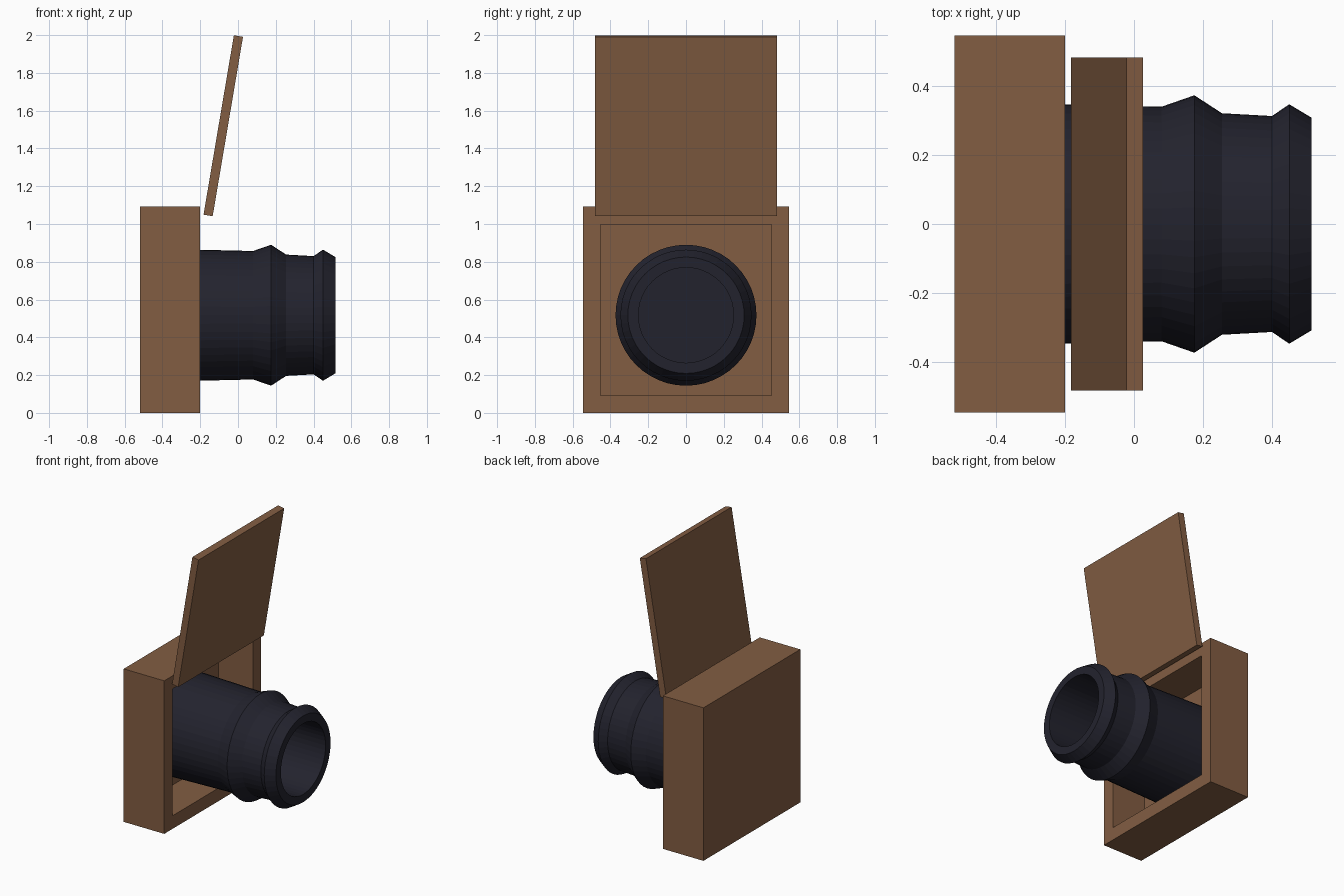
import bpy
import bmesh
import math
from mathutils import Matrix, Vector

cube = bpy.data.objects.get("Cube")
if cube:
    bpy.data.objects.remove(cube, do_unlink=True)


def material(name, color):
    mat = bpy.data.materials.new(name)
    mat.use_nodes = True
    mat.diffuse_color = color
    bsdf = next(n for n in mat.node_tree.nodes if n.type == 'BSDF_PRINCIPLED')
    bsdf.inputs["Base Color"].default_value = color
    return mat


brown = material("warm brown", (0.225, 0.11, 0.055, 1))
navy = material("dark navy", (0.0165, 0.0165, 0.027, 1))


def finish(name, bm, mat):
    bmesh.ops.recalc_face_normals(bm, faces=bm.faces)
    mesh = bpy.data.meshes.new(name)
    bm.to_mesh(mesh)
    bm.free()
    mesh.materials.append(mat)
    obj = bpy.data.objects.new(name, mesh)
    bpy.context.collection.objects.link(obj)
    return obj


def box(center, size, tilt=0):
    bm = bmesh.new()
    place = (Matrix.Translation(center) @ Matrix.Rotation(tilt, 4, 'Y')
             @ Matrix.Diagonal(Vector(size)).to_4x4())
    bmesh.ops.create_cube(bm, size=1, matrix=place)
    return bm


# Shallow case, open on its +x side
bm = box((-0.36, 0, 0.546), (0.32, 1.092, 1.092))
front = max(bm.faces, key=lambda f: f.calc_center_median().x)
bmesh.ops.inset_region(bm, faces=[front], thickness=0.132)
opening = bmesh.ops.extrude_discrete_faces(bm, faces=[front])["faces"][0]
bmesh.ops.translate(bm, verts=opening.verts, vec=(-0.27, 0, 0))
finish("case", bm, brown)

# Raised flap leaning over the opening
finish("flap", box((-0.078, 0, 1.52), (0.049, 0.966, 0.963), math.radians(9.6)), brown)

# Hollow barrel turned around the x axis: (x, radius), outside then bore
profile = [(-0.47, 0), (-0.47, 0.353), (0.08, 0.34), (0.175, 0.373), (0.255, 0.321),
           (0.40, 0.313), (0.45, 0.347), (0.515, 0.308), (0.515, 0.252),
           (-0.44, 0.252), (-0.44, 0)]
axis_z = 0.517
bm = bmesh.new()
verts = [bm.verts.new((x, 0, axis_z + r)) for x, r in profile]
edges = [bm.edges.new(pair) for pair in zip(verts, verts[1:])]
bmesh.ops.spin(bm, geom=verts + edges, cent=(0, 0, axis_z), axis=(1, 0, 0),
               angle=math.tau, steps=48)
bmesh.ops.remove_doubles(bm, verts=bm.verts, dist=0.0005)
finish("barrel", bm, navy)
